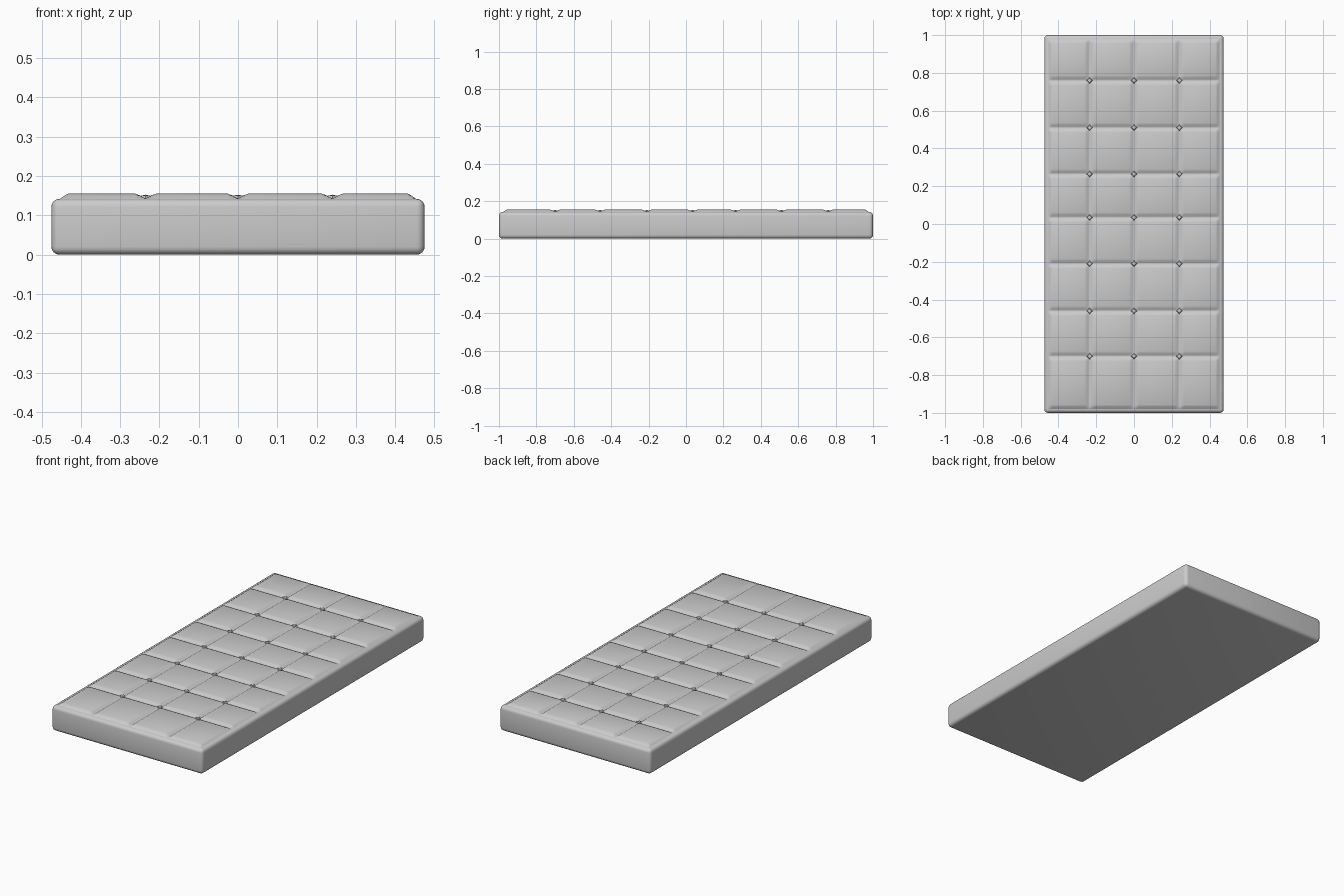
import bpy, bmesh

if "Cube" in bpy.data.objects:
    bpy.data.objects.remove(bpy.data.objects["Cube"])

HX, HY, TOP = 0.475, 1.0, 0.155
SEAMS_X = [-0.235, 0.0, 0.24]
SEAMS_Y = [-0.70, -0.46, -0.21, 0.035, 0.265, 0.51, 0.76]
SEAM = [(0, 0.0115), (0.006, 0.0095), (0.015, 0.004), (0.026, 0.0)]   # offset, drop
RIM = [(0, 0.016), (0.008, 0.0115), (0.017, 0.005), (0.027, 0.0)]


def add_object(name, bm, angle=40):
    me = bpy.data.meshes.new(name)
    bm.to_mesh(me)
    bm.free()
    ob = bpy.data.objects.new(name, me)
    bpy.context.collection.objects.link(ob)
    bpy.ops.object.select_all(action='DESELECT')
    bpy.context.view_layer.objects.active = ob
    ob.select_set(True)
    bpy.ops.object.shade_smooth_by_angle(angle=angle * 3.14159 / 180)
    return ob


def stations(seams, half):
    """Grid positions across one axis, each with its drop below the top."""
    pts = {}
    for o, d in RIM:
        pts[round(half - o, 4)] = d
        pts[round(o - half, 4)] = d
    for s in seams:
        for o, d in SEAM:
            pts[round(s + o, 4)] = d
            pts[round(s - o, 4)] = d
    return sorted(pts.items())


# Mattress body: rounded slab
bm = bmesh.new()
bmesh.ops.create_cube(bm, size=1)
for v in bm.verts:
    v.co = (v.co.x * 2 * HX, v.co.y * 2 * HY, (v.co.z + 0.5) * 0.142)
bmesh.ops.bevel(bm, geom=bm.edges[:], offset=0.02, segments=4,
                profile=0.5, affect='EDGES')
add_object("mattress_body", bm)

# Quilted top: pads separated by seams, sloping down at the rim
bm = bmesh.new()
xs, ys = stations(SEAMS_X, HX - 0.016), stations(SEAMS_Y, HY - 0.016)
grid = [[bm.verts.new((x, y, TOP - max(dx, dy))) for y, dy in ys] for x, dx in xs]
for i in range(len(xs) - 1):
    for j in range(len(ys) - 1):
        bm.faces.new((grid[i][j], grid[i + 1][j], grid[i + 1][j + 1], grid[i][j + 1]))
add_object("quilted_top", bm, 50)

# Tuft buttons at the seam crossings
for x in SEAMS_X:
    for y in SEAMS_Y:
        bm = bmesh.new()
        bmesh.ops.create_uvsphere(bm, u_segments=4, v_segments=4, radius=0.017)
        for v in bm.verts:
            v.co = (v.co.x + x, v.co.y + y, v.co.z * 0.5 + 0.144)
        add_object("tuft_button", bm)
